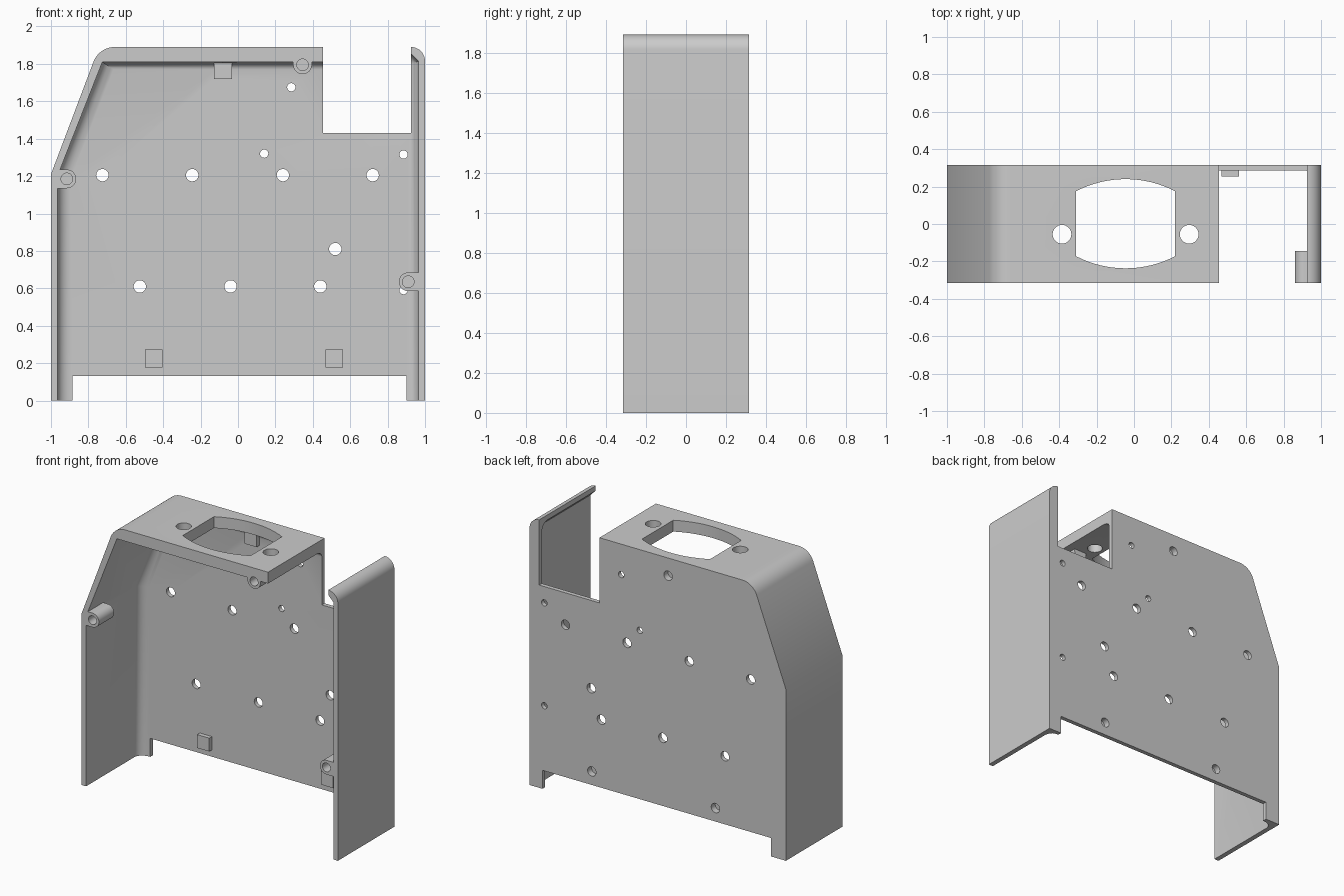
import bpy, bmesh, math
from mathutils import Vector

if "Cube" in bpy.data.objects:
    bpy.data.objects.remove(bpy.data.objects["Cube"], do_unlink=True)

FRONT, BACK, PLATE = -0.315, 0.315, 0.285

grey = bpy.data.materials.new("housing_grey")
grey.use_nodes = True
grey.diffuse_color = (0.6, 0.6, 0.6, 1)
grey.node_tree.nodes["Principled BSDF"].inputs["Base Color"].default_value = (0.6, 0.6, 0.6, 1)


def arc(cx, cy, r, a0, a1, n):
    """Points on an arc, angles in degrees."""
    return [(cx + r * math.cos(math.radians(a0 + (a1 - a0) * i / n)),
             cy + r * math.sin(math.radians(a0 + (a1 - a0) * i / n))) for i in range(n + 1)]


def circle(cx, cy, r):
    return arc(cx, cy, r, 0, 360, 32)[:-1]


def rect(x0, x1, z0, z1):
    return [(x0, z0), (x1, z0), (x1, z1), (x0, z1)]


def loft(name, rings):
    """Closed solid through a stack of equal-sized rings."""
    bm = bmesh.new()
    loops = [[bm.verts.new(p) for p in ring] for ring in rings]
    n = len(loops[0])
    for a, b in zip(loops, loops[1:]):
        for i in range(n):
            j = (i + 1) % n
            bm.faces.new((a[i], a[j], b[j], b[i]))
    bm.faces.new(loops[0][::-1])
    bm.faces.new(loops[-1])
    bmesh.ops.recalc_face_normals(bm, faces=bm.faces)
    mesh = bpy.data.meshes.new(name)
    bm.to_mesh(mesh)
    bm.free()
    mesh.materials.append(grey)
    ob = bpy.data.objects.new(name, mesh)
    bpy.context.collection.objects.link(ob)
    return ob


def prism(name, points, lo, hi, axis="Y"):
    """Extrude a profile along y (x,z points) or z (x,y points)."""
    if axis == "Y":
        return loft(name, [[(x, d, z) for x, z in points] for d in (lo, hi)])
    return loft(name, [[(x, y, d) for x, y in points] for d in (lo, hi)])


def inset(points, amounts):
    """Move each edge of a counterclockwise outline inward by its own amount."""
    lines = []
    for i, p in enumerate(points):
        d = (Vector(points[(i + 1) % len(points)]) - Vector(p)).normalized()
        normal = Vector((-d.y, d.x))
        lines.append((normal, normal.dot(Vector(p)) + amounts[i]))
    result = []
    for i in range(len(points)):
        (a, ca), (b, cb) = lines[i - 1], lines[i]
        det = a.x * b.y - a.y * b.x
        result.append(((ca * b.y - cb * a.y) / det, (a.x * cb - b.x * ca) / det))
    return result


def combine(target, tool, operation):
    mod = target.modifiers.new(operation.lower(), 'BOOLEAN')
    mod.operation, mod.object, mod.solver = operation, tool, 'EXACT'
    bpy.context.view_layer.objects.active = target
    bpy.ops.object.modifier_apply(modifier=mod.name)
    bpy.data.objects.remove(tool, do_unlink=True)


def cut(points, lo, hi, axis="Y"):
    combine(housing, prism("cutter", points, lo, hi, axis), 'DIFFERENCE')


def add(points, lo, hi):
    combine(housing, prism("addition", points, lo, hi), 'UNION')


# Outer body with a rounded shoulder each side and a sloped flank
outline = [(-1, 0), (1, 0)] + arc(0.925, 1.815, 0.075, 0, 90, 10)
outline += arc(-0.66, 1.77, 0.12, 90, 159, 10) + [(-1, 1.21)]
housing = prism("housing", outline, FRONT, BACK)

# Hollow interior, open at front and bottom, with a fillet along the back plate
cavity = [(-0.965, -0.3), (0.965, -0.3), (0.965, 1.815), (0.925, 1.855),
          (0.455, 1.81), (-0.725, 1.81), (-0.965, 1.2)]
fillet = [0, 0.045, 0.045, 0.04, 0.04, 0.07, 0.07]
rings = [[(x, -0.5, z) for x, z in cavity]]
for step in range(7):
    t = math.radians(15 * step)
    ring = inset(cavity, [f * (1 - math.cos(t)) for f in fillet])
    rings.append([(x, PLATE - 0.06 * (1 - math.sin(t)), z) for x, z in ring])
combine(housing, loft("cavity_cutter", rings), 'DIFFERENCE')

# Corner opening and raised bottom edge
cut(rect(0.455, 0.925, 1.43, 2.2), -0.6, 0.6)
cut(rect(-0.885, 0.9, -0.2, 0.13), -0.6, 0.6)

# Square pads inside, each with a blind hole from the back
pads = [(-0.08, 1.765), (-0.45, 0.225), (0.515, 0.225)]
for x, z in pads:
    add(rect(x - 0.047, x + 0.047, z - 0.047, z + 0.047), 0.255, 0.3)
for x, z in pads:
    cut(circle(x, z, 0.033), 0.27, 0.5)

# Screw bosses joined to the walls: centre, and angle toward the wall
bosses = [(-0.915, 1.185, 180, 0.07), (0.91, 0.635, 0, 0.075), (0.345, 1.795, 90, 0.06)]
for x, z, angle, reach in bosses:
    a = math.radians(angle)
    dx, dz = reach * math.cos(a), reach * math.sin(a)
    bow = arc(x, z, 0.05, angle + 90, angle + 270, 16)
    add(bow + [(bow[-1][0] + dx, bow[-1][1] + dz), (bow[0][0] + dx, bow[0][1] + dz)],
        FRONT, -0.145)
for x, z, angle, reach in bosses:
    cut(circle(x, z, 0.031), -0.5, -0.17)

# Mounting holes through the back plate
large = [(x, 1.205) for x in (-0.725, -0.245, 0.24, 0.72)]
large += [(x, 0.61) for x in (-0.525, -0.04, 0.44)] + [(0.52, 0.81)]
small = [(0.285, 1.675), (0.14, 1.32), (0.885, 1.315), (0.885, 0.59)]
for holes, radius in ((large, 0.033), (small, 0.022)):
    for x, z in holes:
        cut(circle(x, z, radius), 0.1, 0.5)

# Socket opening in the top, with bowed long sides, and its two screw holes
bow_angle = math.degrees(math.asin(0.265 / 0.573))
socket = arc(-0.045, -0.333, 0.573, 90 - bow_angle, 90 + bow_angle, 16)
socket += arc(-0.045, 0.336, 0.573, 270 - bow_angle, 270 + bow_angle, 16)
cut(socket, 1.6, 2.2, "Z")
for x in (-0.385, 0.295):
    cut(circle(x, -0.055, 0.05), 1.7, 2.2, "Z")

# Smooth the rounded surfaces and keep the corners crisp
bpy.ops.object.select_all(action='DESELECT')
housing.select_set(True)
bpy.context.view_layer.objects.active = housing
bpy.ops.object.shade_smooth_by_angle(angle=math.radians(25))
